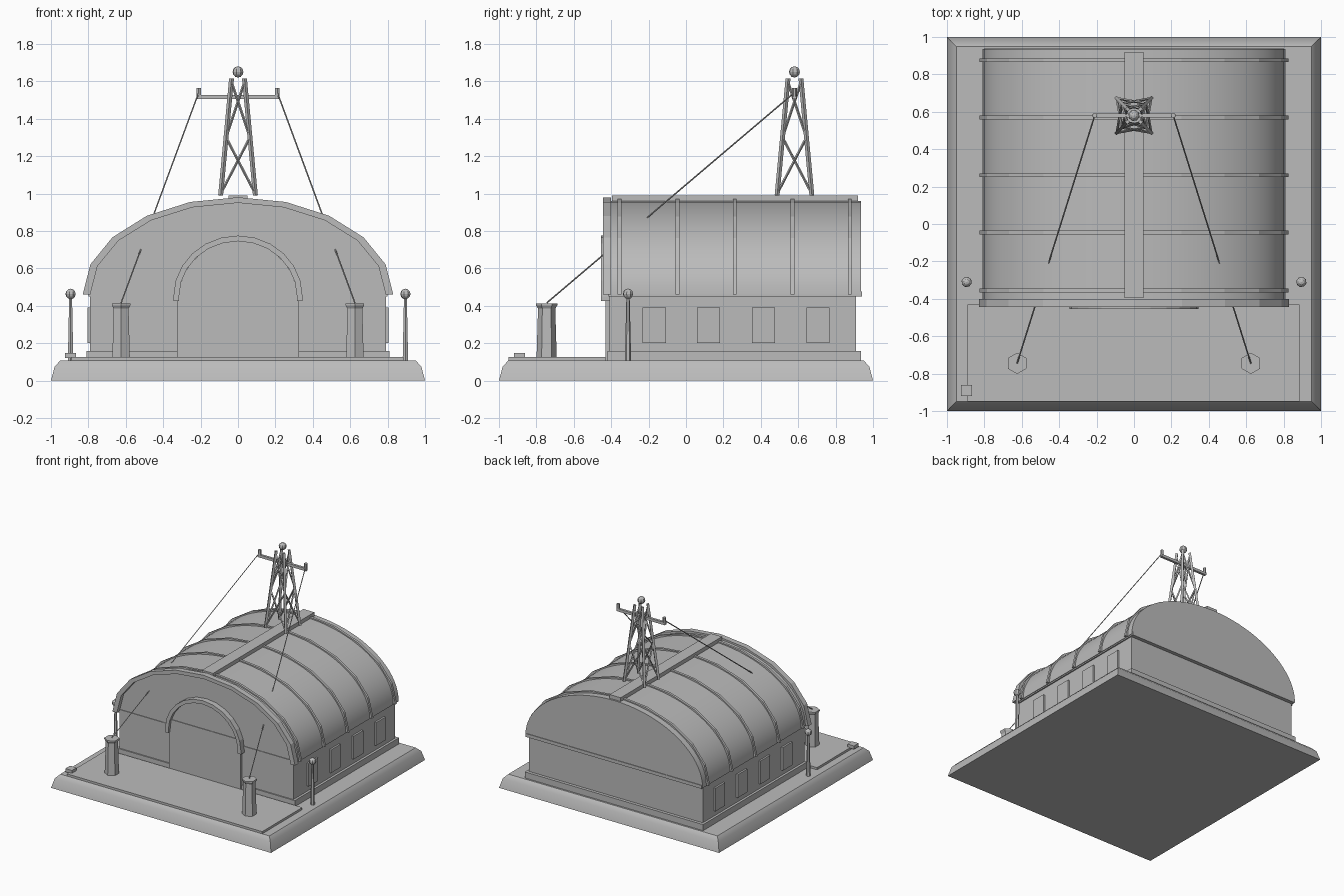
import bpy, bmesh, math
from mathutils import Vector

if "Cube" in bpy.data.objects:
    bpy.data.objects.remove(bpy.data.objects["Cube"])

grey = bpy.data.materials.new("plain_grey")
grey.diffuse_color = (0.5, 0.5, 0.5, 1)
grey.use_nodes = True
grey.node_tree.nodes["Principled BSDF"].inputs["Base Color"].default_value = grey.diffuse_color


def make(name, verts, faces, smooth=None):
    me = bpy.data.meshes.new(name)
    me.from_pydata(verts, [], faces)
    bm = bmesh.new()
    bm.from_mesh(me)
    bmesh.ops.recalc_face_normals(bm, faces=bm.faces)
    bm.to_mesh(me)
    bm.free()
    me.materials.append(grey)
    ob = bpy.data.objects.new(name, me)
    bpy.context.collection.objects.link(ob)
    if smooth:
        bpy.ops.object.select_all(action='DESELECT')
        ob.select_set(True)
        bpy.context.view_layer.objects.active = ob
        bpy.ops.object.shade_smooth_by_angle(angle=math.radians(smooth))
    return ob


def loft(name, rings, smooth=None):
    """Skin a list of equal-length closed rings and cap both ends."""
    n = len(rings[0])
    verts = [v for r in rings for v in r]
    faces = [(i*n + j, i*n + (j+1) % n, (i+1)*n + (j+1) % n, (i+1)*n + j)
             for i in range(len(rings) - 1) for j in range(n)]
    faces += [tuple(range(n)), tuple(range(len(verts) - n, len(verts)))]
    return make(name, verts, faces, smooth)


def rect(x0, x1, y0, y1, z):
    return [(x0, y0, z), (x1, y0, z), (x1, y1, z), (x0, y1, z)]


def box(name, x0, x1, y0, y1, z0, z1):
    return loft(name, [rect(x0, x1, y0, y1, z0), rect(x0, x1, y0, y1, z1)])


def turned(name, x, y, profile, n=6, smooth=None, turn=math.pi/6):
    """Stack of n-sided rings given as (radius, z)."""
    return loft(name, [[(x + r*math.cos(turn + k*math.tau/n), y + r*math.sin(turn + k*math.tau/n), z)
                        for k in range(n)] for r, z in profile], smooth)


def rod(name, a, b, r, n=4):
    a, b = Vector(a), Vector(b)
    d = (b - a).normalized()
    u = d.orthogonal().normalized()
    w = d.cross(u)
    return loft(name, [[p + r*(u*math.cos(t) + w*math.sin(t))
                        for t in (math.tau*(k + .5)/n for k in range(n))] for p in (a, b)])


def arc(rx, rz, zc, n):
    return [(rx*math.cos(math.pi*k/n), zc + rz*math.sin(math.pi*k/n)) for k in range(n + 1)]


def vault(name, rx, rz, zc, y0, y1, n, smooth=None):
    """Solid half-ellipse extruded along y."""
    p = arc(rx, rz, zc, n)
    return loft(name, [[(x, y, z) for x, z in p] for y in (y0, y1)], smooth)


def arch(name, outer, inner, zc, y0, y1, n, drop=0):
    """Bent rectangular band following a half-ellipse."""
    rings = [[(xo, y0, zo), (xo, y1, zo), (xi, y1, zi), (xi, y0, zi)]
             for (xo, zo), (xi, zi) in zip(arc(*outer, zc, n), arc(*inner, zc, n))]
    if drop:
        rings = ([[(x, y, z - drop) for x, y, z in rings[0]]] + rings
                 + [[(x, y, z - drop) for x, y, z in rings[-1]]])
    return loft(name, rings)


def ball(name, x, y, z, r):
    return turned(name, x, y, [(max(r*math.sin(math.pi*k/6), .001), z - r*math.cos(math.pi*k/6))
                               for k in range(7)], 8)


# Ground slab and forecourt
loft("base_slab", [rect(-s, s, -s, s, z) for s, z in ((1, 0), (.98, .075), (.95, .107))], 35)
box("forecourt", -.89, .885, -.95, -.43, .1, .125)
box("corner_block", -.925, -.865, -.92, -.86, .12, .148)

# Hall walls, plinth, cornice
box("walls", -.79, .79, -.41, .91, .1, .46)
box("plinth", -.81, .81, -.42, .935, .1, .157)
box("cornice", -.8, .8, -.415, .94, .45, .477)
for s in (-1, 1):
    for y in (-.17, .12, .415, .705):
        x0, x1 = sorted((s*.78, s*.805))
        box("window", x0, x1, y - .062, y + .062, .2, .39)

# Barrel roof, ribs, ridge
vault("roof", .805, .5, .46, -.41, .935, 40, 30)
for y in (-.355, -.045, .26, .57, .875):
    arch("roof_rib", (.825, .515), (.79, .48), .46, y - .01, y + .01, 10)
arch("front_arch", (.83, .52), (.79, .49), .46, -.445, -.4, 10)
box("ridge_cap", -.05, .05, -.395, .92, .93, .99)

# Entrance
box("door", -.325, .325, -.43, -.4, .1, .48)
box("transom", -.31, .31, -.433, -.4, .48, .53)
vault("lunette", .315, .3, .445, -.428, -.4, 24)
arch("entrance_arch", (.345, .325), (.315, .295), .45, -.455, -.4, 12, .025)

# Hexagonal pylons and lamps
for s in (-1, 1):
    turned("pylon", s*.625, -.745, [(.054, .12), (.046, .385), (.057, .402), (.057, .412)])
    turned("lamp_post", s*.895, -.31, [(.017, .1), (.009, .44)])
    ball("lamp_globe", s*.895, -.31, .463, .028)

# Lattice mast
yc = .58


def corner(sx, sy, z):
    h = .092 - .057*(z - 1)/.61
    return (sx*h, yc + sy*h, z)


quad = [(-1, -1), (1, -1), (1, 1), (-1, 1)]
for i, a in enumerate(quad):
    b = quad[(i + 1) % 4]
    rod("mast_leg", corner(*a, .99), corner(*a, 1.615), .013)
    for z0, z1 in ((1.0, 1.3), (1.3, 1.6)):
        rod("mast_brace", corner(*a, z0), corner(*b, z1), .007)
        rod("mast_brace", corner(*b, z0), corner(*a, z1), .007)
ball("mast_globe", 0, yc, 1.65, .03)

# Crossarm, insulators, stay cables
box("crossarm", -.22, .22, yc - .01, yc + .01, 1.505, 1.527)
for s in (-1, 1):
    turned("insulator", s*.21, yc, [(.013, 1.52), (.013, 1.565)])
    rod("cable", (s*.21, yc, 1.54), (s*.625, -.745, .415), .004)
